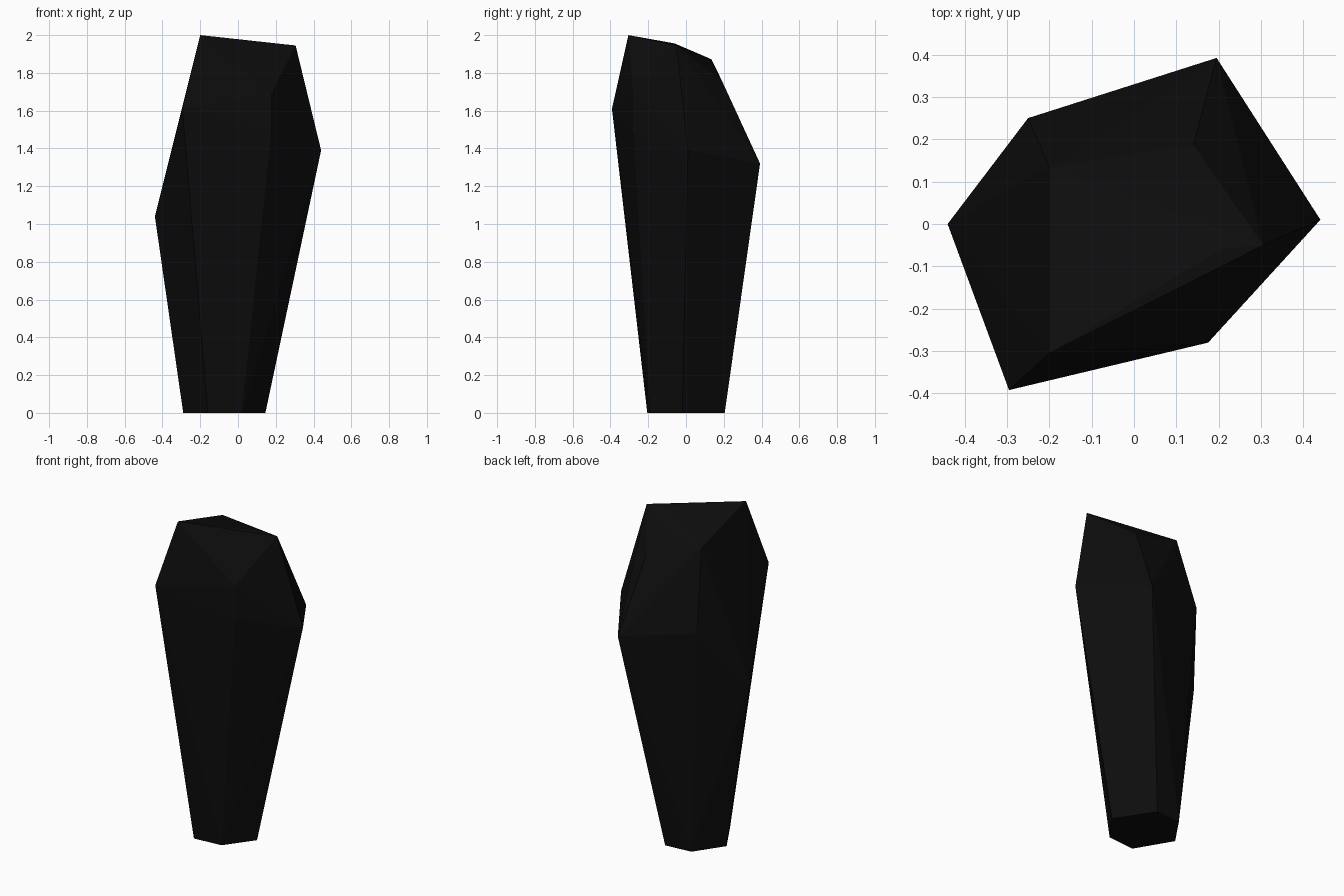
import bpy, bmesh

cube = bpy.data.objects.get("Cube")
if cube:
    bpy.data.objects.remove(cube, do_unlink=True)

# Near-black stone
mat = bpy.data.materials.new("black_stone")
mat.use_nodes = True
color = (0.004, 0.004, 0.004, 1.0)
mat.diffuse_color = color
mat.node_tree.nodes["Principled BSDF"].inputs["Base Color"].default_value = color

# Corner rings of the cut stone, from the foot up
foot = [(-0.29, 0.015, 0), (-0.16, -0.205, 0), (0.02, -0.19, 0),
        (0.145, -0.02, 0), (0.0, 0.205, 0), (-0.17, 0.19, 0)]
shoulder = [(-0.44, 0.0, 1.04), (-0.295, -0.392, 1.61), (0.175, -0.28, 1.48),
            (0.175, -0.28, 1.69), (0.44, 0.01, 1.39), (0.195, 0.392, 1.32),
            (-0.25, 0.25, 1.4)]
crown = [(-0.2, -0.305, 2.0), (0.205, -0.06, 1.956), (0.305, -0.05, 1.945),
         (0.14, 0.187, 1.765), (-0.2, 0.135, 1.872)]

# Wrap the rings in flat facets
bm = bmesh.new()
for ring in (foot, shoulder, crown):
    for point in ring:
        bm.verts.new(point)
bmesh.ops.convex_hull(bm, input=bm.verts[:])
loose = [v for v in bm.verts if not v.link_faces]
bmesh.ops.delete(bm, geom=loose, context='VERTS')
bmesh.ops.dissolve_limit(bm, angle_limit=0.02, verts=bm.verts[:], edges=bm.edges[:])
bmesh.ops.recalc_face_normals(bm, faces=bm.faces[:])

mesh = bpy.data.meshes.new("standing_stone")
bm.to_mesh(mesh)
bm.free()
mesh.materials.append(mat)
stone = bpy.data.objects.new("standing_stone", mesh)
bpy.context.scene.collection.objects.link(stone)
